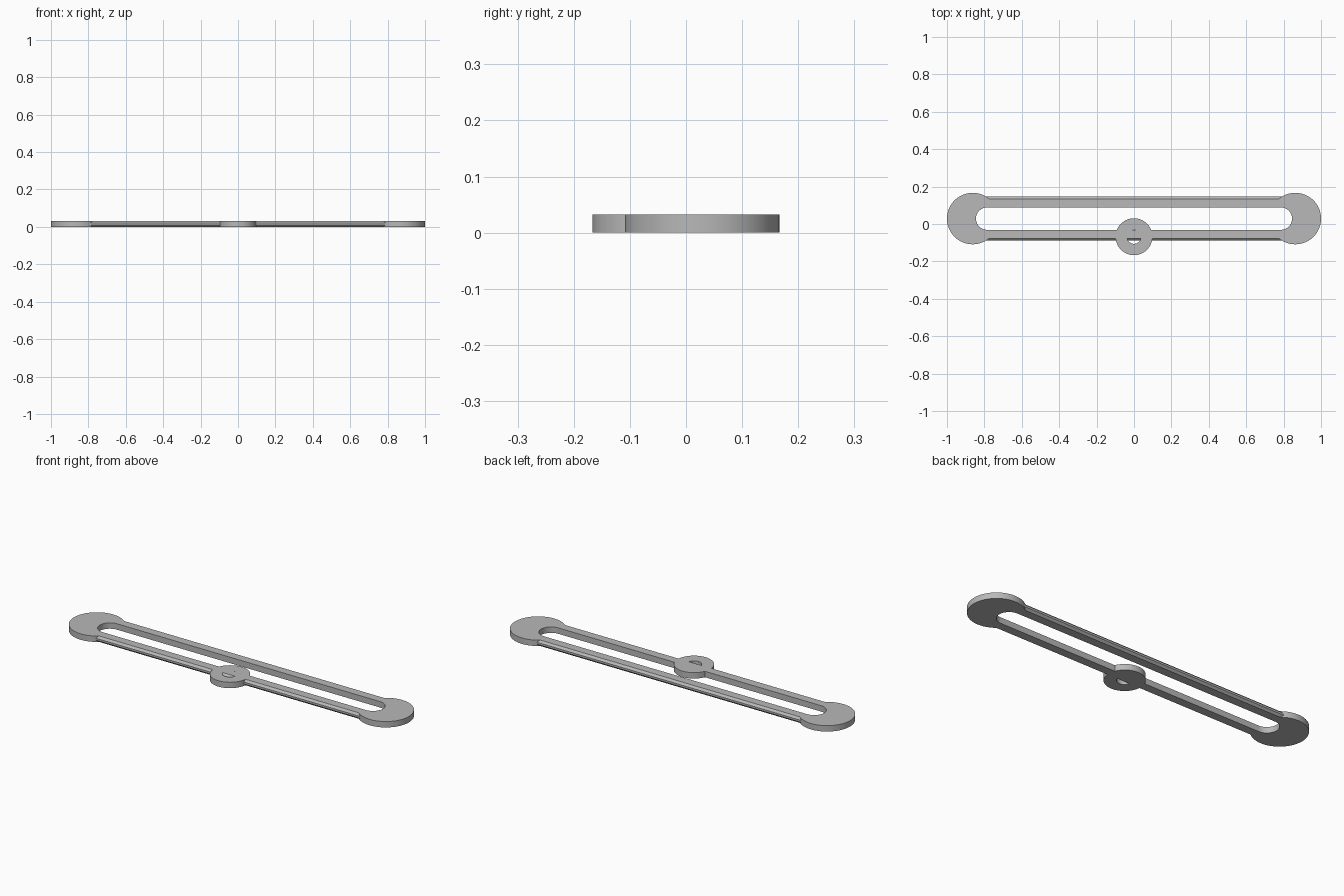
import bpy, bmesh, math

if "Cube" in bpy.data.objects:
    bpy.data.objects.remove(bpy.data.objects["Cube"])

T = 0.032            # thickness
CY = 0.029           # centre line of the slotted link
END_X, END_R = 0.8625, 0.1375
SLOT_X, SLOT_R = 0.785, 0.06
HUB_Y, HUB_R, HOLE_R = -0.068, 0.0985, 0.038

grey = bpy.data.materials.new("grey metal")
grey.diffuse_color = (0.48, 0.48, 0.48, 1)
grey.use_nodes = True
grey.node_tree.nodes["Principled BSDF"].inputs["Base Color"].default_value = grey.diffuse_color


def prism(name, outline, vec):
    """Solid made by sweeping a flat outline along a vector."""
    bm = bmesh.new()
    face = bm.faces.new([bm.verts.new(p) for p in outline])
    new = bmesh.ops.extrude_face_region(bm, geom=[face])["geom"]
    bmesh.ops.translate(bm, vec=vec, verts=[v for v in new if isinstance(v, bmesh.types.BMVert)])
    bmesh.ops.recalc_face_normals(bm, faces=bm.faces)
    mesh = bpy.data.meshes.new(name)
    bm.to_mesh(mesh)
    bm.free()
    mesh.materials.append(grey)
    ob = bpy.data.objects.new(name, mesh)
    bpy.context.collection.objects.link(ob)
    return ob


def arc(x, y, r, a0, a1, n, z):
    return [(x + r * math.cos(a0 + (a1 - a0) * i / n),
             y + r * math.sin(a0 + (a1 - a0) * i / n), z) for i in range(n + 1)]


def disc(name, x, y, r, z=0.0, h=T, n=96):
    return prism(name, arc(x, y, r, 0, 2 * math.pi, n, z)[:-1], (0, 0, h))


def combine(target, tool, op):
    mod = target.modifiers.new(op.lower(), 'BOOLEAN')
    mod.operation, mod.object, mod.solver = op, tool, 'EXACT'
    bpy.context.view_layer.objects.active = target
    bpy.ops.object.modifier_apply(modifier=mod.name)
    bpy.data.objects.remove(tool)


# Long link with chamfered outer edges
w, c = 0.117, 0.011
side = [(w - c, 0), (w, c), (w, T - c), (w - c, T)]
section = side + [(-y, z) for y, z in reversed(side)]
link = prism("slotted_link", [(-END_X, CY + y, z) for y, z in section], (2 * END_X, 0, 0))

# Round ends
for s in (-1, 1):
    combine(link, disc("round_end", s * END_X, CY, END_R), 'UNION')

# Long rounded slot
h = math.pi / 2
slot = (arc(SLOT_X, CY, SLOT_R, -h, h, 32, -0.05)
        + arc(-SLOT_X, CY, SLOT_R, h, 3 * h, 32, -0.05))
combine(link, prism("slot_cutter", slot, (0, 0, 0.15)), 'DIFFERENCE')

# Pivot ring on the front rail, with the rail crossing its hole
ring = disc("pivot_ring", 0, HUB_Y, HUB_R)
combine(ring, disc("hole_cutter", 0, HUB_Y, HOLE_R, -0.05, 0.15, 64), 'DIFFERENCE')
combine(link, ring, 'UNION')

# Smooth round walls, sharp edges kept
bpy.ops.object.select_all(action='DESELECT')
link.select_set(True)
bpy.context.view_layer.objects.active = link
bpy.ops.object.shade_smooth_by_angle(angle=math.radians(30))
